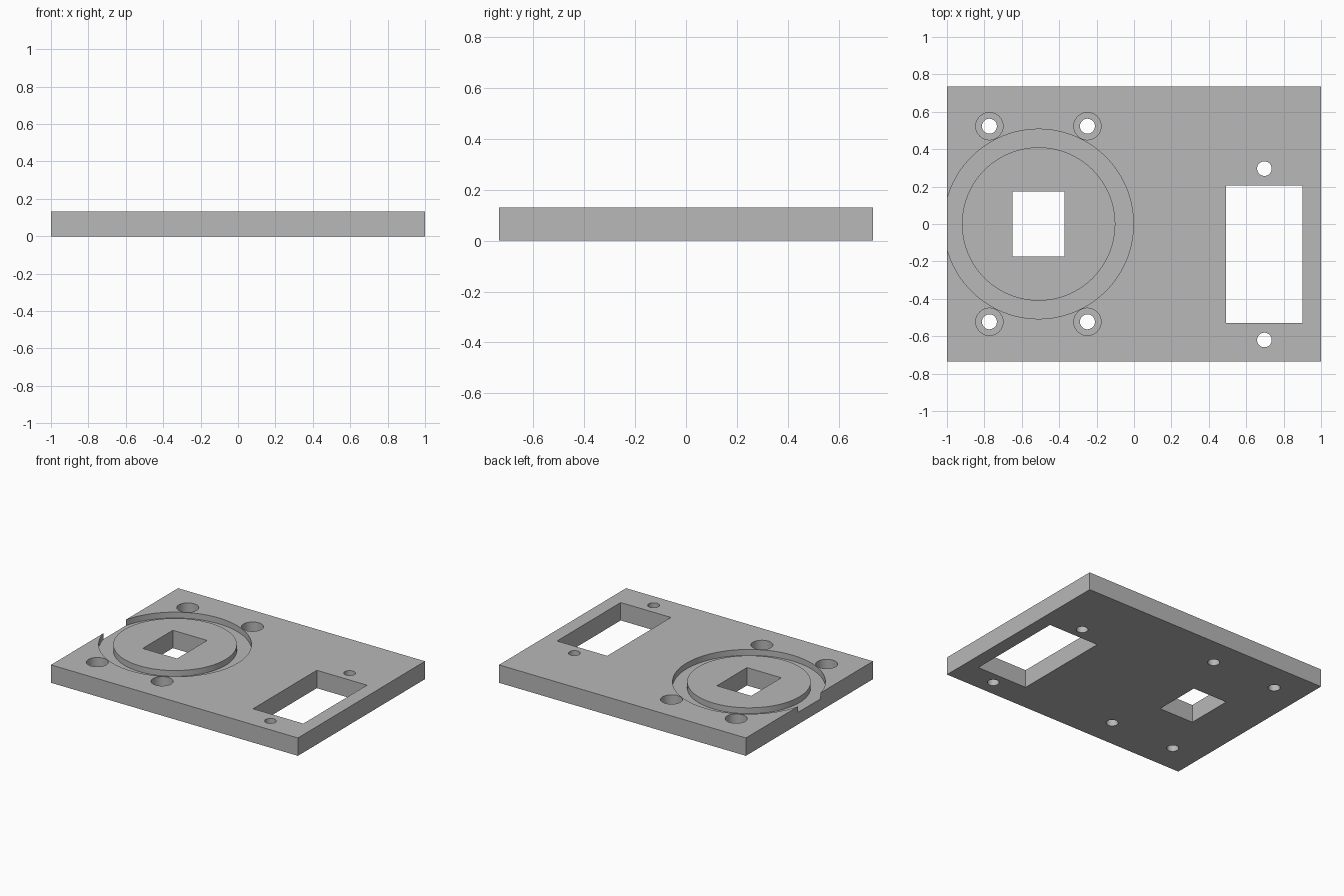
import bpy, bmesh, math
from mathutils import Matrix, Vector

if "Cube" in bpy.data.objects:
    bpy.data.objects.remove(bpy.data.objects["Cube"], do_unlink=True)

WIDTH, DEPTH, THICK = 2.0, 1.47, 0.131
GROOVE_DEPTH, BORE_DEPTH = 0.043, 0.08
OVER = 0.1  # how far cutters reach past the plate

grey = bpy.data.materials.new("plain_grey")
grey.use_nodes = True
colour = (0.48, 0.48, 0.48, 1)
grey.diffuse_color = colour
grey.node_tree.nodes["Principled BSDF"].inputs["Base Color"].default_value = colour


def make_object(name, bm):
    bmesh.ops.recalc_face_normals(bm, faces=bm.faces)
    mesh = bpy.data.meshes.new(name)
    bm.to_mesh(mesh)
    bm.free()
    mesh.materials.append(grey)
    obj = bpy.data.objects.new(name, mesh)
    bpy.context.collection.objects.link(obj)
    return obj


def box(name, x0, x1, y0, y1, z0, z1):
    bm = bmesh.new()
    mat = Matrix.Translation(((x0 + x1) / 2, (y0 + y1) / 2, (z0 + z1) / 2))
    mat = mat @ Matrix.Diagonal((x1 - x0, y1 - y0, z1 - z0, 1))
    bmesh.ops.create_cube(bm, size=1, matrix=mat)
    return make_object(name, bm)


def cylinder(name, x, y, radius, z0, z1):
    bm = bmesh.new()
    bmesh.ops.create_cone(bm, cap_ends=True, segments=48, radius1=radius, radius2=radius,
                          depth=z1 - z0, matrix=Matrix.Translation((x, y, (z0 + z1) / 2)))
    return make_object(name, bm)


def ring(name, x, y, inner, outer, z0, z1):
    bm = bmesh.new()
    profile = [(inner, z0), (outer, z0), (outer, z1), (inner, z1)]
    verts = [bm.verts.new((x + r, y, z)) for r, z in profile]
    edges = [bm.edges.new((verts[i], verts[(i + 1) % 4])) for i in range(4)]
    bmesh.ops.spin(bm, geom=verts + edges, cent=Vector((x, y, 0)), axis=(0, 0, 1),
                   angle=math.tau, steps=128, use_merge=True)
    bmesh.ops.remove_doubles(bm, verts=bm.verts, dist=0.0001)
    return make_object(name, bm)


# Plate
plate = box("mounting_plate", -WIDTH / 2, WIDTH / 2, -DEPTH / 2, DEPTH / 2, 0, THICK)
bottom, top = -OVER, THICK + OVER

# Circular groove that breaks through the right-hand edge
cutters = [ring("groove_cutter", -0.51, 0, 0.41, 0.507, THICK - GROOVE_DEPTH, top)]

# Rectangular openings
cutters.append(box("small_window_cutter", -0.65, -0.372, -0.174, 0.174, bottom, top))
cutters.append(box("large_window_cutter", 0.493, 0.90, -0.53, 0.207, bottom, top))

# Counterbored screw holes around the groove
for x in (-0.773, -0.249):
    for y in (-0.523, 0.523):
        cutters.append(cylinder("screw_hole_cutter", x, y, 0.04, bottom, top))
        cutters.append(cylinder("counterbore_cutter", x, y, 0.073, THICK - BORE_DEPTH, top))

# Plain screw holes beside the large opening
for y in (-0.62, 0.296):
    cutters.append(cylinder("plain_hole_cutter", 0.697, y, 0.039, bottom, top))

# Cut everything, then discard the cutters
bpy.context.view_layer.objects.active = plate
plate.select_set(True)
for cutter in cutters:
    cutter.hide_render = True
    mod = plate.modifiers.new(cutter.name, "BOOLEAN")
    mod.operation = "DIFFERENCE"
    mod.solver = "EXACT"
    mod.object = cutter
    bpy.ops.object.modifier_apply(modifier=mod.name)
for cutter in cutters:
    bpy.data.objects.remove(cutter, do_unlink=True)

bpy.ops.object.shade_smooth_by_angle(angle=math.radians(30))
